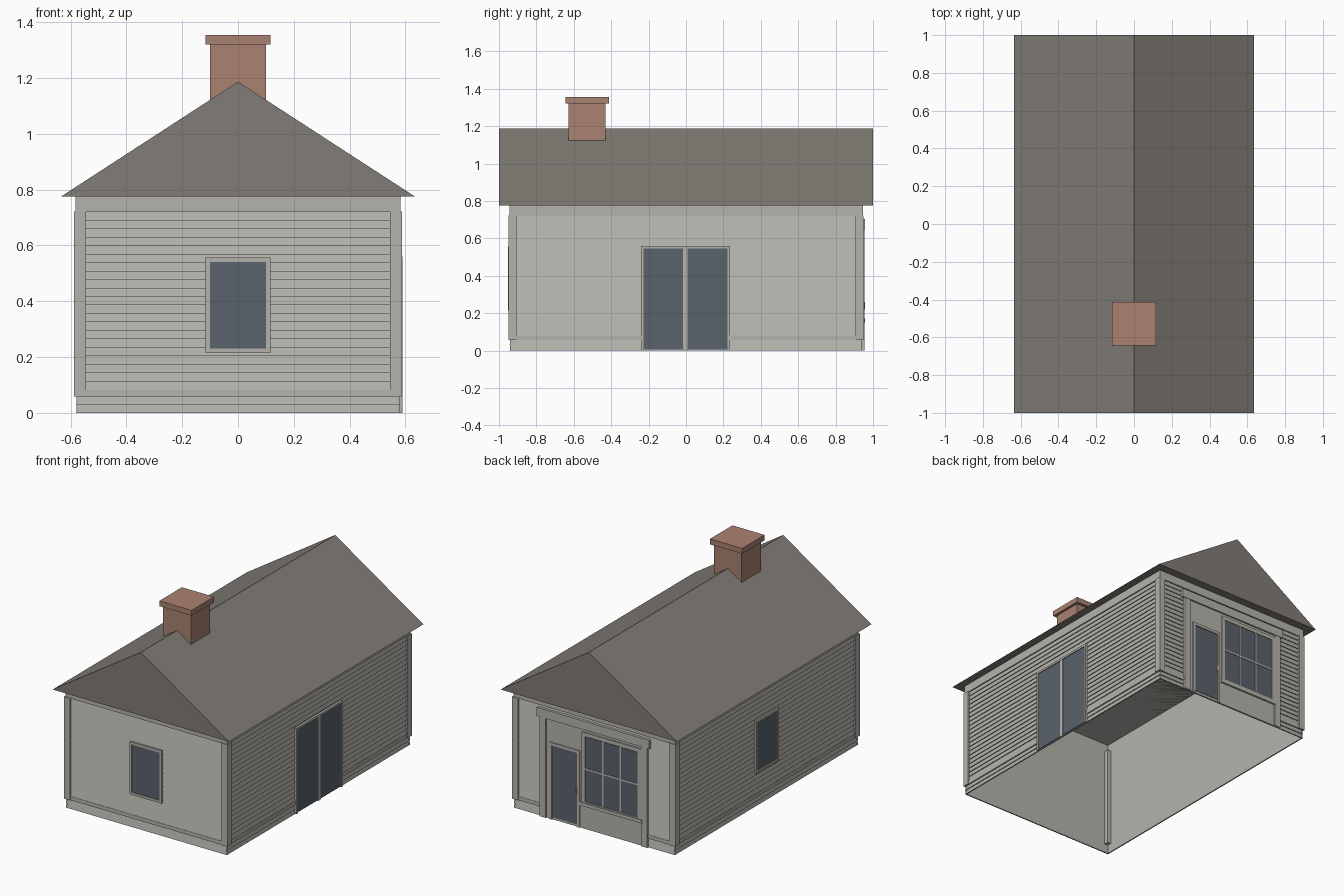
import bpy, bmesh

if "Cube" in bpy.data.objects:
    bpy.data.objects.remove(bpy.data.objects["Cube"])

W, H = 0.572, 0.935          # half width and half length of the wall shell
EAVE, RIDGE = 0.775, 1.187
SIDES = ("front", "back", "right", "left")


def material(name, rgb):
    m = bpy.data.materials.new(name)
    m.use_nodes = True
    m.diffuse_color = (*rgb, 1)
    bsdf = m.node_tree.nodes["Principled BSDF"]
    bsdf.inputs["Base Color"].default_value = (*rgb, 1)
    bsdf.inputs["Roughness"].default_value = 0.9
    return m


PAINT = material("warm_grey_paint", (0.46, 0.45, 0.415))
ROOF = material("brown_grey_roof", (0.222, 0.203, 0.18))
BRICK = material("clay_brick", (0.40, 0.225, 0.165))
GLASS = material("blue_grey_glass", (0.10, 0.123, 0.146))


def prism(name, start, end, mat):
    """Closed solid between two matching outlines."""
    bm = bmesh.new()
    a = [bm.verts.new(p) for p in start]
    b = [bm.verts.new(p) for p in end]
    bm.faces.new(a)
    bm.faces.new(b)
    for i in range(len(a)):
        j = (i + 1) % len(a)
        bm.faces.new((a[i], a[j], b[j], b[i]))
    bmesh.ops.recalc_face_normals(bm, faces=bm.faces)
    mesh = bpy.data.meshes.new(name)
    bm.to_mesh(mesh)
    bm.free()
    mesh.materials.append(mat)
    ob = bpy.data.objects.new(name, mesh)
    bpy.context.collection.objects.link(ob)
    return ob


def box(name, x, y, z, mat):
    def ring(h):
        return [(x[0], y[0], h), (x[1], y[0], h), (x[1], y[1], h), (x[0], y[1], h)]
    return prism(name, ring(z[0]), ring(z[1]), mat)


def on_wall(side, u, d, z):
    """Point at position u along a wall, d outside it, z up."""
    return {"front": (u, -H - d, z), "back": (u, H + d, z),
            "right": (W + d, u, z), "left": (-W - d, u, z)}[side]


def extrude(name, side, u0, u1, profile, mat):
    return prism(name, [on_wall(side, u0, d, z) for d, z in profile],
                 [on_wall(side, u1, d, z) for d, z in profile], mat)


def plate(name, side, u0, u1, z0, z1, d, mat=PAINT, back=0.0):
    return extrude(name, side, u0, u1, [(back, z0), (d, z0), (d, z1), (back, z1)], mat)


def clapboards(name, side, half, z0, z1, count, lip=0.008):
    step = (z1 - z0) / count
    profile = [(0, z0)]
    for i in range(count):
        z = z0 + i * step
        profile += [(lip, z), (0.002, z + step)]
    profile.append((0, z1))
    extrude(name, side, -half, half, profile, PAINT)


def frame(name, side, u0, u1, z0, z1, w, d, bottom=True):
    plate(name + "_jamb_a", side, u0, u0 + w, z0, z1, d)
    plate(name + "_jamb_b", side, u1 - w, u1, z0, z1, d)
    plate(name + "_head", side, u0 + w, u1 - w, z1 - w, z1, d)
    if bottom:
        plate(name + "_sill", side, u0 + w, u1 - w, z0, z0 + w, d)


# Wall shell, open underneath
shell = box("wall_shell", (-W, W), (-H, H), (0, EAVE), PAINT)
bm = bmesh.new()
bm.from_mesh(shell.data)
floor = [f for f in bm.faces if f.normal.z < -0.9]
bmesh.ops.delete(bm, geom=floor, context="FACES_ONLY")
bm.to_mesh(shell.data)
bm.free()

# Siding, base boards, bottom rail and frieze on every wall
for side in SIDES:
    half = W if side in ("front", "back") else H
    clapboards(side + "_siding", side, half - 0.027, 0.082, 0.72, 21)
    clapboards(side + "_base_boards", side, half + 0.007, 0, 0.058, 2)
    plate(side + "_bottom_rail", side, -half - 0.009, half + 0.009, 0.058, 0.082, 0.01)
    plate(side + "_frieze", side, -half - 0.01, half + 0.01, 0.72, EAVE, 0.01)

# Corner boards
for sx in (-1, 1):
    for sy in (-1, 1):
        box("corner_board", sorted((sx * 0.545, sx * 0.588)),
            sorted((sy * 0.905, sy * 0.95)), (0.058, 0.722), PAINT)

# Small windows
for side in ("front", "left"):
    plate(side + "_window_glass", side, -0.105, 0.105, 0.225, 0.545, 0.011, GLASS, 0.002)
    frame(side + "_window_frame", side, -0.116, 0.116, 0.214, 0.557, 0.016, 0.016)

# Double glass doors
plate("double_door_glass", "right", -0.23, 0.23, 0.005, 0.55, 0.012, GLASS, 0.003)
frame("double_door_frame", "right", -0.24, 0.235, 0, 0.56, 0.014, 0.018, False)
plate("double_door_mullion", "right", -0.015, 0.008, 0, 0.55, 0.016)

# Shop entrance: backing panel, pilasters and header
plate("shop_panel", "back", -0.385, 0.385, 0, 0.66, 0.0115)
for s in (-1, 1):
    u0, u1 = sorted((s * 0.343, s * 0.388))
    plate("shop_pilaster", "back", u0, u1, 0, 0.65, 0.019)
plate("shop_header", "back", -0.405, 0.405, 0.648, 0.705, 0.022)

# Shop door
plate("shop_door_glass", "back", 0.115, 0.3, 0.015, 0.48, 0.014, GLASS, 0.006)
frame("shop_door_frame", "back", 0.1, 0.318, 0, 0.5, 0.018, 0.018, False)
plate("shop_door_handle", "back", 0.118, 0.128, 0.22, 0.26, 0.021)

# Shop window with glazing bars
plate("shop_window_glass", "back", -0.335, 0.06, 0.175, 0.6, 0.014, GLASS, 0.006)
frame("shop_window_frame", "back", -0.343, 0.085, 0.155, 0.63, 0.025, 0.019)
plate("shop_window_sill", "back", -0.35, 0.095, 0.15, 0.172, 0.023)
for k in (1, 2):
    u = -0.318 + k * 0.378 / 3
    plate("shop_window_bar", "back", u - 0.005, u + 0.005, 0.18, 0.605, 0.017)
plate("shop_window_crossbar", "back", -0.318, 0.06, 0.387, 0.398, 0.017)

# Roof with flat underside
gable = [(-0.635, EAVE), (0.635, EAVE), (0, RIDGE)]
prism("roof", [(x, -1, z) for x, z in gable], [(x, 1, z) for x, z in gable], ROOF)

# Chimney
box("chimney_shaft", (-0.1, 0.1), (-0.627, -0.43), (1.1, 1.322), BRICK)
box("chimney_cap", (-0.116, 0.116), (-0.643, -0.412), (1.32, 1.355), BRICK)
